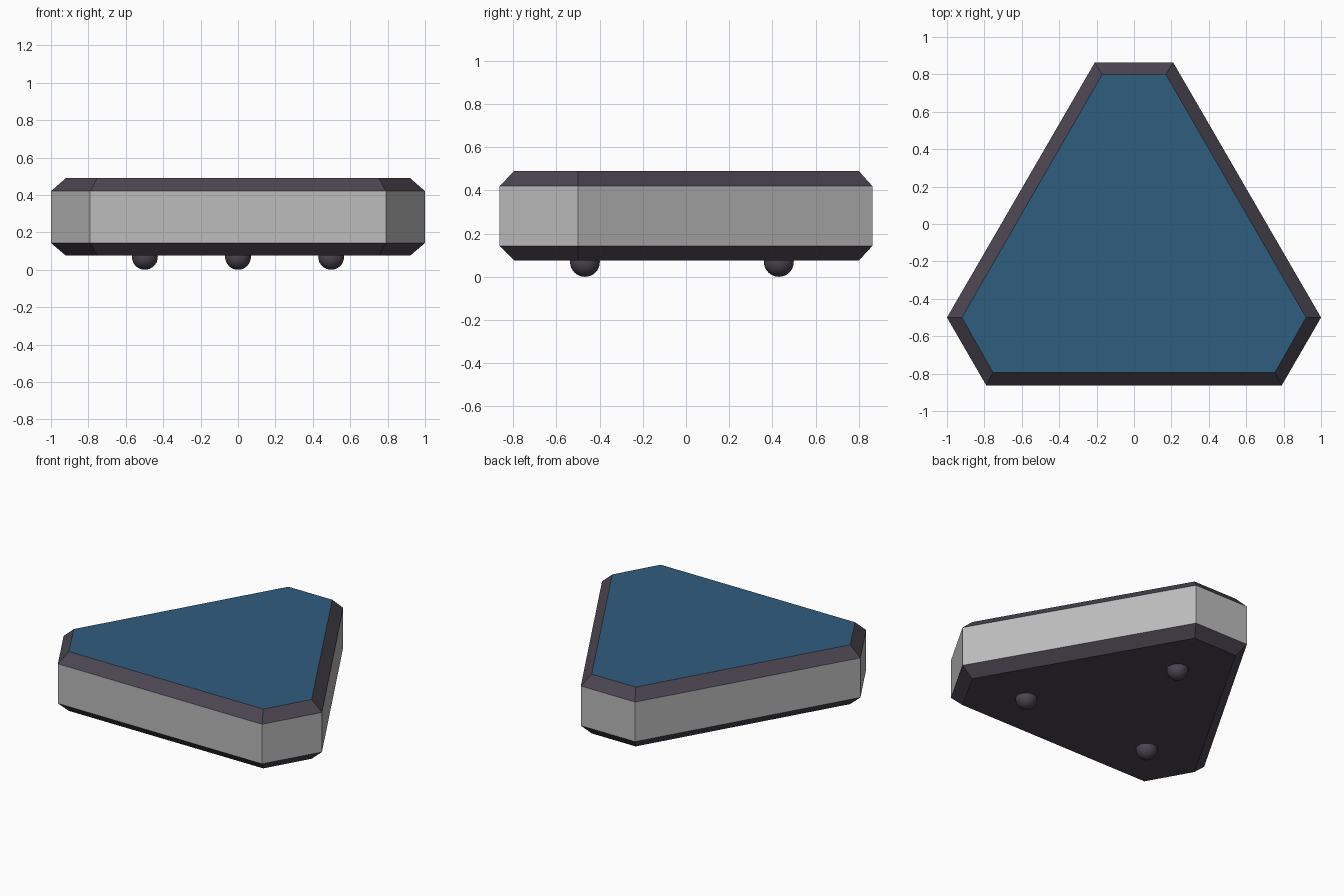
import bpy, bmesh

if "Cube" in bpy.data.objects:
    bpy.data.objects.remove(bpy.data.objects["Cube"])

def material(name, rgb):
    m = bpy.data.materials.new(name)
    lin = [((c / 255 + 0.055) / 1.055) ** 2.4 for c in rgb]
    m.diffuse_color = (*lin, 1)
    m.use_nodes = True
    m.node_tree.nodes["Principled BSDF"].inputs["Base Color"].default_value = m.diffuse_color
    return m

DARK = material("dark_trim", (75, 69, 80))
GREY = material("light_grey", (188, 188, 188))
BLUE = material("blue_top", (48, 93, 127))

def ring(half):
    # mirror the right half of the outline across x = 0 (counter-clockwise)
    return half + [(-x, y) for x, y in reversed(half)]

OUTER = ring([(0.79, -0.863), (1.0, -0.5), (0.21, 0.863)])
INNER = ring([(0.753, -0.795), (0.92, -0.5), (0.17, 0.80)])

# Body: stacked rings, chamfered at the top and bottom
layers = [(INNER, 0.075), (OUTER, 0.143), (OUTER, 0.42), (INNER, 0.49)]
bm = bmesh.new()
rings = [[bm.verts.new((x, y, z)) for x, y in pts] for pts, z in layers]
bm.faces.new(rings[0][::-1])
bm.faces.new(rings[-1]).material_index = 2
for k, (lo, hi) in enumerate(zip(rings, rings[1:])):
    for i in range(6):
        j = (i + 1) % 6
        f = bm.faces.new((lo[i], lo[j], hi[j], hi[i]))
        f.material_index = 1 if k == 1 else 0   # grey side band
bmesh.ops.recalc_face_normals(bm, faces=bm.faces)
mesh = bpy.data.meshes.new("case")
bm.to_mesh(mesh)
bm.free()
for m in (DARK, GREY, BLUE):
    mesh.materials.append(m)
bpy.context.collection.objects.link(bpy.data.objects.new("case", mesh))

# Three round feet
for name, x, y in (("foot_left", -0.498, -0.468),
                   ("foot_right", 0.498, -0.468),
                   ("foot_back", 0, 0.43)):
    bpy.ops.mesh.primitive_uv_sphere_add(segments=32, ring_count=16, radius=0.069, location=(x, y, 0.069))
    foot = bpy.context.object
    foot.name = name
    foot.data.materials.append(DARK)
    bpy.ops.object.shade_smooth()
